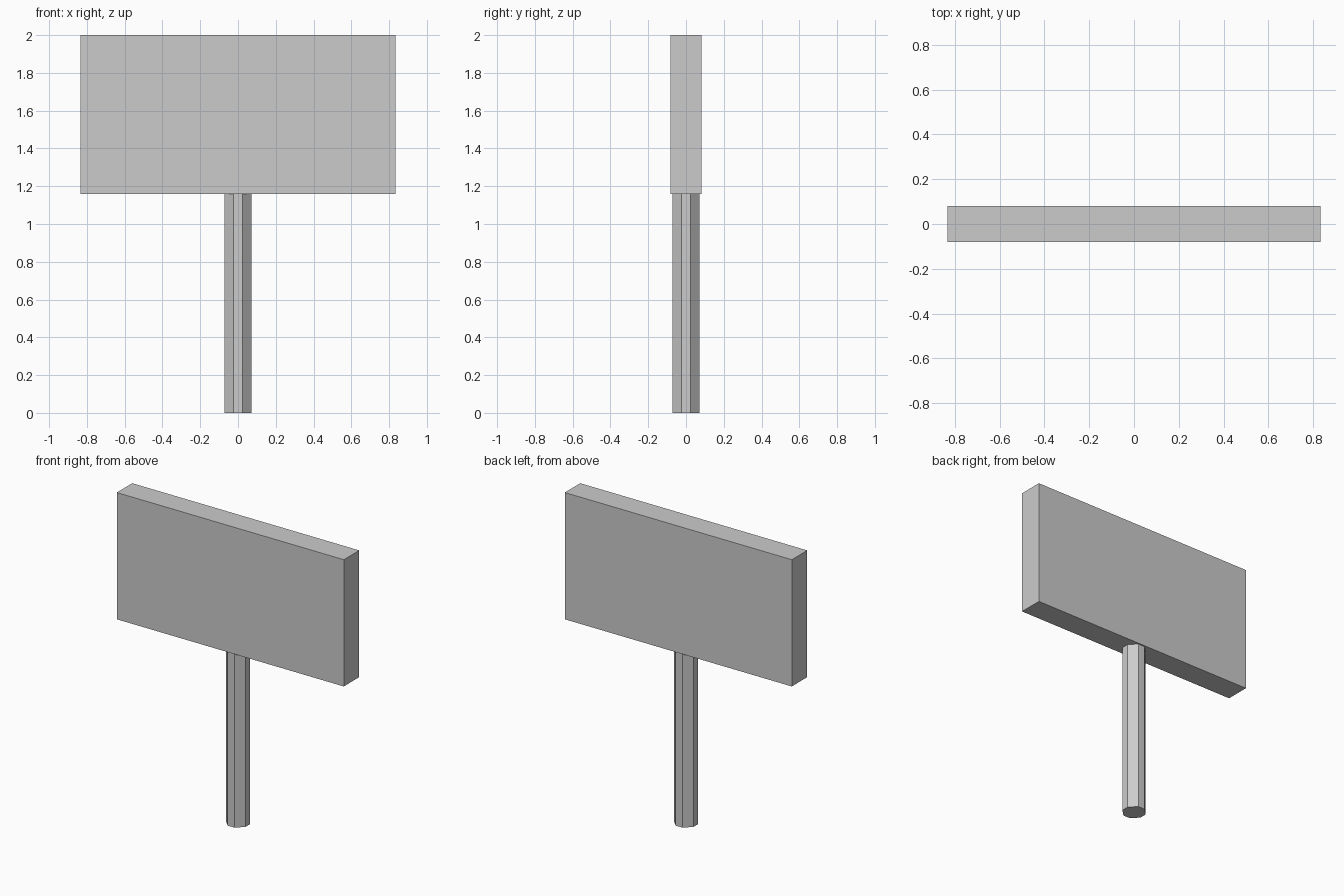
import bpy, bmesh

if "Cube" in bpy.data.objects:
    bpy.data.objects.remove(bpy.data.objects["Cube"])

def prism(name, outline, z0, z1):
    """Extrude a flat outline straight up from z0 to z1."""
    bm = bmesh.new()
    face = bm.faces.new([bm.verts.new((x, y, z0)) for x, y in outline])
    top = bmesh.ops.extrude_face_region(bm, geom=[face])["geom"]
    for v in top:
        if isinstance(v, bmesh.types.BMVert):
            v.co.z = z1
    bmesh.ops.recalc_face_normals(bm, faces=bm.faces)
    mesh = bpy.data.meshes.new(name)
    bm.to_mesh(mesh)
    bm.free()
    obj = bpy.data.objects.new(name, mesh)
    bpy.context.collection.objects.link(obj)
    return obj

# Sign board
W, D = 0.834, 0.081
prism("sign_board", [(-W, -D), (W, -D), (W, D), (-W, D)], 1.158, 2.0)

# Eight-sided post
R, E = 0.072, 0.025
prism("post", [(-E, -R), (E, -R), (R, -E), (R, E),
               (E, R), (-E, R), (-R, E), (-R, -E)], 0.0, 1.158)
